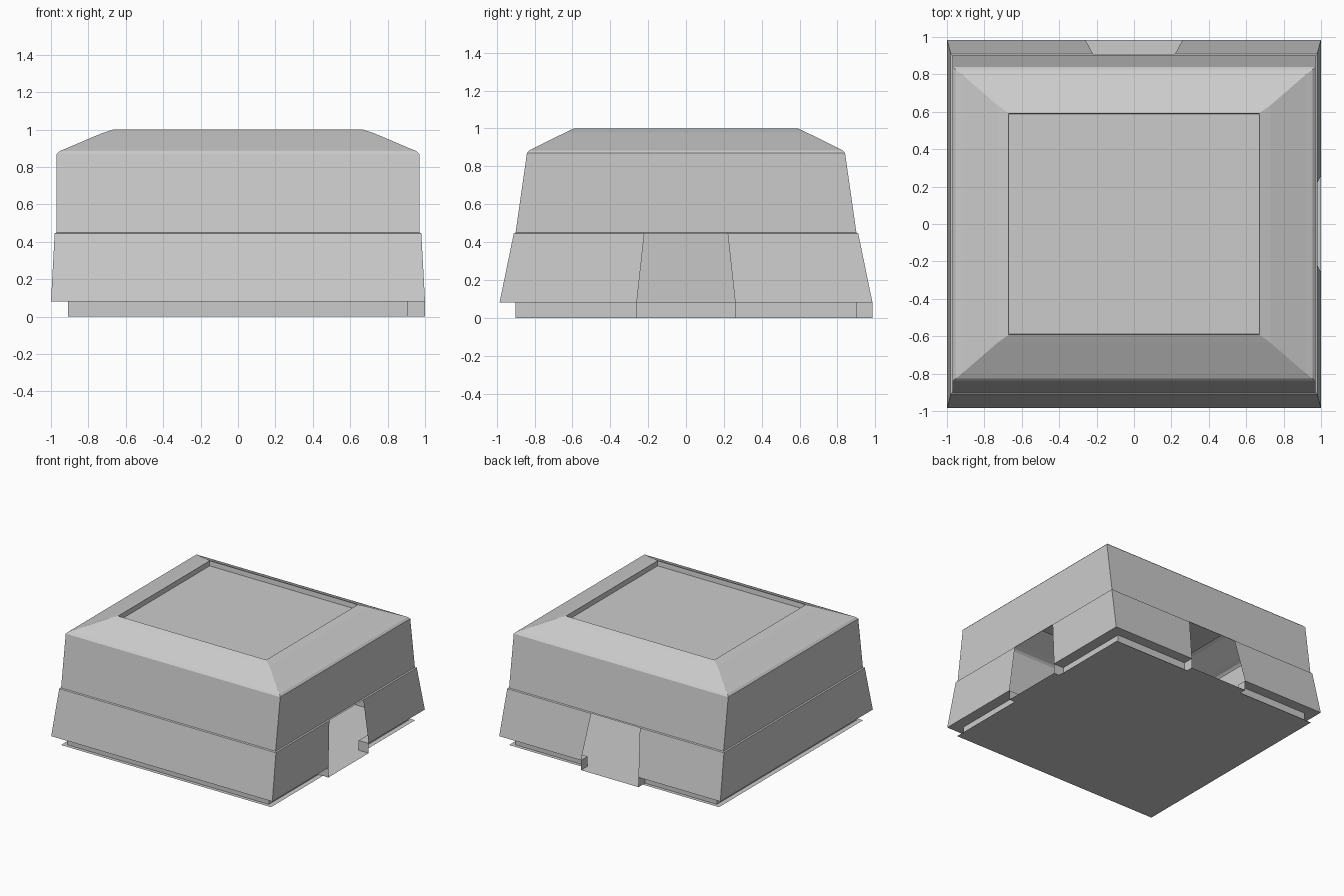
import bpy, bmesh
from mathutils import Vector

if "Cube" in bpy.data.objects:
    bpy.data.objects.remove(bpy.data.objects["Cube"])

CORNERS = [(1, -1), (1, 1), (-1, 1), (-1, -1)]   # side 0 = right, side 1 = back
DOOR_SIDES = (0, 1)


def corner(ring, i):
    cx, cy = CORNERS[i % 4]
    return Vector((cx * ring[0], cy * ring[1], ring[2]))


def door_point(ring, i, half):
    """Point on side i, offset from its middle along the side's direction."""
    a, b = corner(ring, i), corner(ring, i + 1)
    return (a + b) / 2 + (b - a).normalized() * half


def finish(name, polys):
    bm = bmesh.new()
    for poly in polys:
        bm.faces.new([bm.verts.new(p) for p in poly])
    bmesh.ops.remove_doubles(bm, verts=bm.verts, dist=0.0005)
    mesh = bpy.data.meshes.new(name)
    bm.to_mesh(mesh)
    bm.free()
    obj = bpy.data.objects.new(name, mesh)
    bpy.context.collection.objects.link(obj)
    return obj


def loft(rings, gaps=None):
    """Rectangular bands between rings (half x, half y, z), with door gaps if given."""
    polys = []
    for k in range(len(rings) - 1):
        lo, hi = rings[k], rings[k + 1]
        for i in range(4):
            a, b, c, d = corner(lo, i), corner(lo, i + 1), corner(hi, i + 1), corner(hi, i)
            if gaps and i in DOOR_SIDES:
                g, h = gaps[k], gaps[k + 1]
                polys.append([a, door_point(lo, i, -g), door_point(hi, i, -h), d])
                polys.append([door_point(lo, i, g), b, c, door_point(hi, i, h)])
            else:
                polys.append([a, b, c, d])
    return polys


# Floor plate with thresholds reaching out at both doorways
plate, reach = (0.95, 0.93, 0.0), (1.0, 0.985, 0.0)
outline = []
for i in range(4):
    outline.append(corner(plate, i))
    if i in DOOR_SIDES:
        outline += [door_point(plate, i, -0.26), door_point(reach, i, -0.26),
                    door_point(reach, i, 0.26), door_point(plate, i, 0.26)]
finish("floor_plate", [outline])

# Recessed plinth, soffit and lower wall, open at the two doorways
lower = [(0.91, 0.90, 0.0), (0.91, 0.90, 0.08), (1.0, 0.985, 0.08), (0.98, 0.91, 0.445)]
finish("lower_wall", loft(lower, [0.26, 0.26, 0.26, 0.22]))

# Door jambs closing the plinth beside each doorway
jambs = []
for i in DOOR_SIDES:
    for s in (-0.26, 0.26):
        quad = [door_point(r, i, s) for r in (lower[0], reach, lower[2], lower[1])]
        jambs.append(quad if s < 0 else quad[::-1])
finish("door_jambs", jambs)

# Upper wall with the ledge below it
finish("upper_wall", loft([(0.98, 0.91, 0.445), (0.97, 0.90, 0.45), (0.97, 0.84, 0.87)]))

# Hipped roof with eave lip and sunken flat top
roof = [(0.97, 0.84, 0.87), (0.955, 0.827, 0.885), (0.92, 0.80, 0.899),
        (0.73, 0.635, 0.98), (0.67, 0.592, 1.0), (0.668, 0.588, 0.96)]
finish("roof", loft(roof) + [[corner(roof[-1], i) for i in range(4)]])
